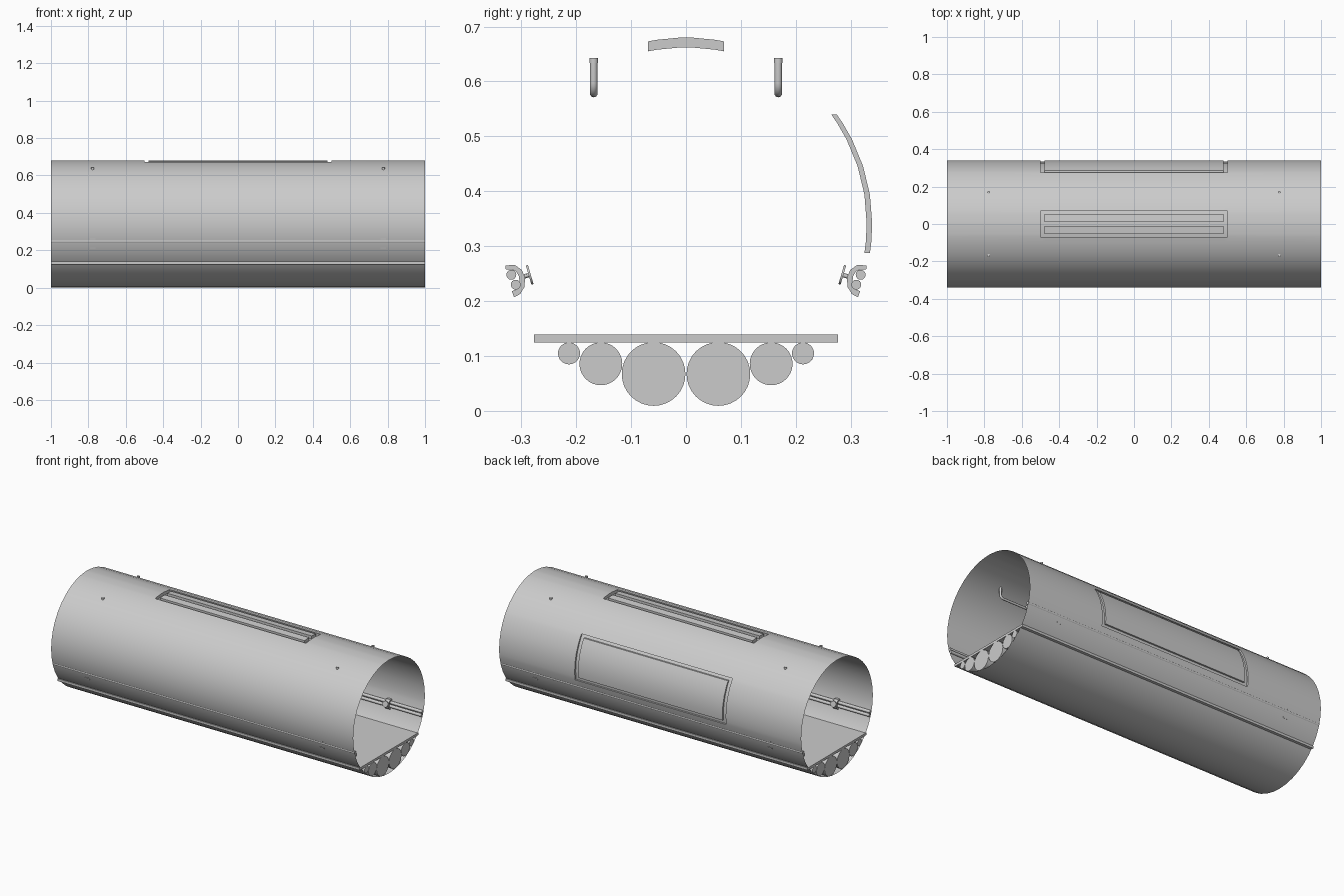
import bpy, bmesh
from math import sin, cos, pi, radians, degrees, asin, atan2, hypot
from mathutils import Vector, Matrix

if "Cube" in bpy.data.objects:
    bpy.data.objects.remove(bpy.data.objects["Cube"])

R, CZ = 0.339, 0.341   # tunnel radius and axis height


def finish(name, bm, smooth=True):
    bmesh.ops.recalc_face_normals(bm, faces=bm.faces)
    me = bpy.data.meshes.new(name)
    bm.to_mesh(me)
    bm.free()
    ob = bpy.data.objects.new(name, me)
    bpy.context.collection.objects.link(ob)
    if smooth:
        bpy.context.view_layer.objects.active = ob
        ob.select_set(True)
        bpy.ops.object.shade_smooth_by_angle(angle=radians(30))
        ob.select_set(False)
    return ob


def rod(name, a, b, r, seg=32):
    a, b = Vector(a), Vector(b)
    d = b - a
    bm = bmesh.new()
    m = Matrix.Translation((a + b) / 2) @ d.to_track_quat('Z', 'Y').to_matrix().to_4x4()
    bmesh.ops.create_cone(bm, cap_ends=True, segments=seg, radius1=r, radius2=r,
                          depth=d.length, matrix=m)
    return finish(name, bm)


def prism(name, profile, x0, x1):
    # extrude a closed (y, z) outline along x
    bm = bmesh.new()
    f = bm.faces.new([bm.verts.new((x0, y, z)) for y, z in profile])
    ext = bmesh.ops.extrude_face_region(bm, geom=[f])
    bmesh.ops.translate(bm, vec=(x1 - x0, 0, 0),
                        verts=[v for v in ext['geom'] if isinstance(v, bmesh.types.BMVert)])
    return finish(name, bm)


# Tunnel shell: thin 40-sided tube with recessed grooves around the roof
# lights and around the side panel
xs = [-1, -0.5, -0.478, 0.478, 0.5, 1]
edge_a, mid_a = degrees(asin(0.069 / R)), degrees(asin(0.012 / R))
angles = sorted([9.0 * i for i in range(-10, 30)] + [-5.7, 32.7] +
                [90 + s * a for s in (-1, 1) for a in (edge_a, mid_a)])
n = len(angles)


def groove(i, j):
    # offset of the cell between xs[i..i+1] and angles[j..j+1]
    x = (xs[i] + xs[i + 1]) / 2
    a0, a1 = angles[j], angles[(j + 1) % n]
    a = (a0 + (a1 if a1 > a0 else a1 + 360)) / 2
    if abs(x) > 0.5:
        return (0, 0)
    end = abs(x) > 0.478
    if abs(a - 90) < edge_a:
        light = mid_a < abs(a - 90) < 9
        return (0, 0) if light and not end else (0, -0.018)
    if -9 < a < 36:
        return (-0.01, 0) if end or a < -5.7 or a > 32.7 else (0, 0)
    return (0, 0)


bm = bmesh.new()
cache = {}


def vert(i, j, off):
    j %= n
    if (i, j, off) not in cache:
        t = radians(angles[j])
        cache[i, j, off] = bm.verts.new((xs[i], R * cos(t) + off[0], CZ + R * sin(t) + off[1]))
    return cache[i, j, off]


for i in range(len(xs) - 1):
    for j in range(n):
        o = groove(i, j)
        bm.faces.new([vert(i, j, o), vert(i + 1, j, o), vert(i + 1, j + 1, o), vert(i, j + 1, o)])
        p = groove(i, (j + 1) % n)
        if p != o:
            bm.faces.new([vert(i, j + 1, o), vert(i + 1, j + 1, o),
                          vert(i + 1, j + 1, p), vert(i, j + 1, p)])
        if i < len(xs) - 2:
            p = groove(i + 1, j)
            if p != o:
                bm.faces.new([vert(i + 1, j, o), vert(i + 1, j + 1, o),
                              vert(i + 1, j + 1, p), vert(i + 1, j, p)])
finish("tunnel_shell", bm)

# Floor slab
prism("floor", [(-0.277, 0.125), (0.277, 0.125), (0.277, 0.139), (-0.277, 0.139)], -1, 1)

# Cable clamp outline, on the +y side
clamp = [(0.329, 0.265), (0.312, 0.266), (0.299, 0.257), (0.293, 0.243), (0.294, 0.226),
         (0.302, 0.213), (0.313, 0.207), (0.317, 0.218), (0.307, 0.222), (0.303, 0.233),
         (0.304, 0.245), (0.309, 0.254), (0.317, 0.258), (0.328, 0.258)]

for s, side in ((-1, "front"), (1, "back")):
    # Service pipes below the floor
    for size, y, z, r in (("large", 0.059, 0.0675, 0.058), ("medium", 0.155, 0.086, 0.039),
                          ("small", 0.213, 0.105, 0.02)):
        rod(f"{side}_{size}_pipe", (-1, s * y, z), (1, s * y, z), r)

    # Wall cables
    for k, (y, z) in enumerate(((0.318, 0.248), (0.31, 0.23))):
        rod(f"{side}_cable_{k}", (-1, s * y, z), (1, s * y, z), 0.009, 16)

    # Clamps with a bolt and round knob
    for x, end in ((-0.777, "left"), (0.777, "right")):
        prism(f"{side}_{end}_clamp", [(s * y, z) for y, z in clamp], x - 0.014, x + 0.014)
        c, d = Vector((x, s * 0.298, 0.244)), Vector((0, -s * 0.96, 0.28))
        rod(f"{side}_{end}_bolt", c - d * 0.004, c + d * 0.014, 0.004, 12)
        rod(f"{side}_{end}_knob", c + d * 0.012, c + d * 0.016, 0.018, 24)

    # Ceiling grab rail: swept pipe with rounded corners
    pts, b = [], 0.02
    for e in (-1, 1):
        part = [(e * 0.777, 0.64)]
        for k in range(7):
            t = pi / 2 * k / 6
            part.append((e * (0.777 - b + b * cos(t)), 0.578 + b - b * sin(t)))
        pts += part if e < 0 else part[::-1]
    cu = bpy.data.curves.new(f"{side}_grab_rail", 'CURVE')
    cu.dimensions = '3D'
    cu.bevel_depth, cu.bevel_resolution, cu.use_fill_caps = 0.007, 3, True
    sp = cu.splines.new('POLY')
    sp.points.add(len(pts) - 1)
    for q, (x, z) in zip(sp.points, pts):
        q.co = (x, s * 0.168, z, 1)
    bpy.context.collection.objects.link(bpy.data.objects.new(cu.name, cu))
    for x, end in ((-0.777, "left"), (0.777, "right")):
        rod(f"{side}_{end}_rail_mount", (x, s * 0.168, 0.634), (x, s * 0.168, 0.643), 0.008, 16)
